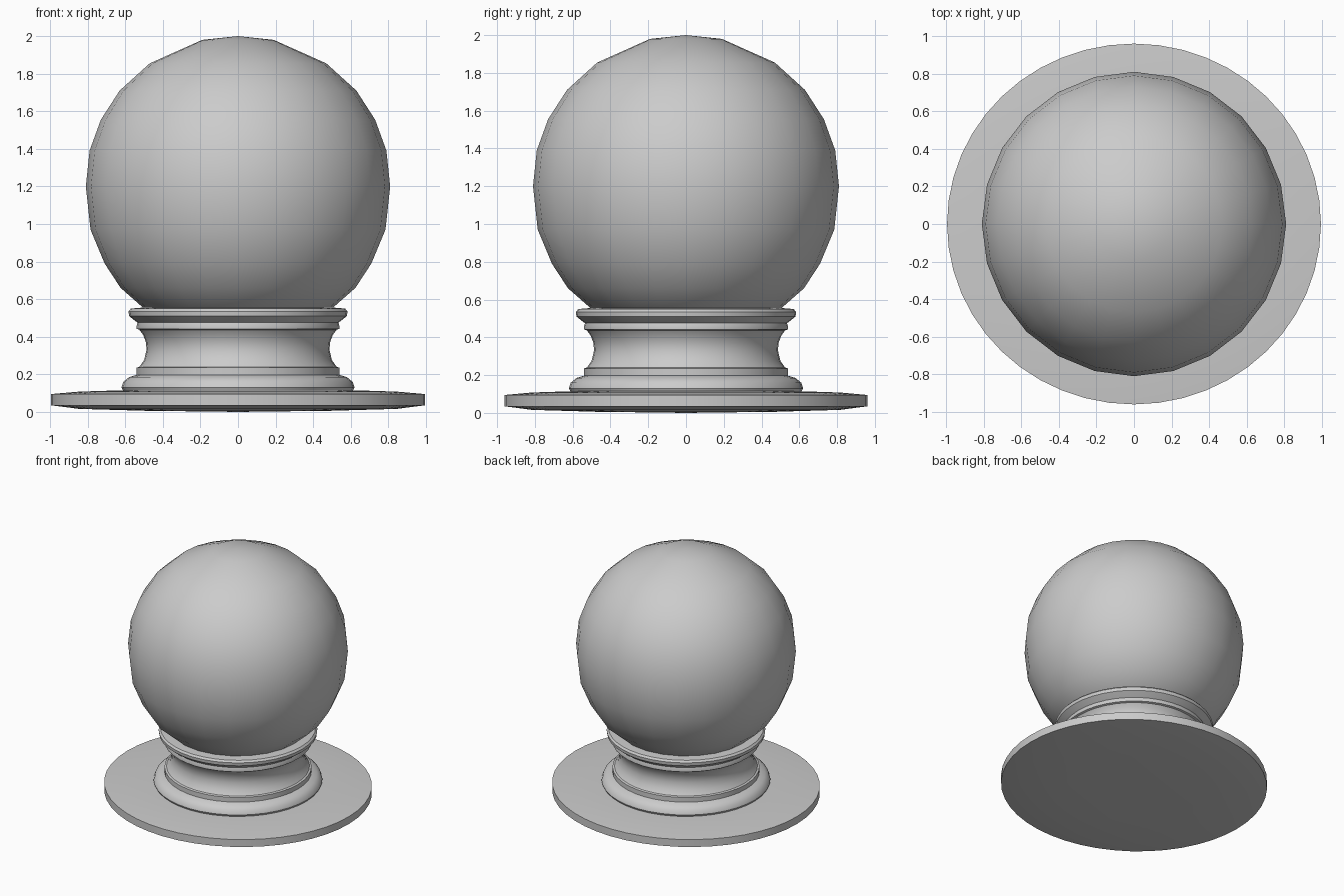
import bpy, bmesh, math

if "Cube" in bpy.data.objects:
    bpy.data.objects.remove(bpy.data.objects["Cube"])


def lathe(name, profile, segments, sx=1.0, sy=1.0, angle=35):
    """Revolve (radius, z) points around z; zero radius makes a pole."""
    bm = bmesh.new()
    rings = []
    for r, z in profile:
        if r == 0:
            rings.append([bm.verts.new((0, 0, z))])
        else:
            rings.append([bm.verts.new((r * sx * math.cos(2 * math.pi * i / segments),
                                        r * sy * math.sin(2 * math.pi * i / segments), z))
                          for i in range(segments)])
    for a, b in zip(rings, rings[1:]):
        for i in range(segments):
            j = (i + 1) % segments
            quad = [a[i % len(a)], a[j % len(a)], b[j % len(b)], b[i % len(b)]]
            bm.faces.new(list(dict.fromkeys(quad)))
    bmesh.ops.recalc_face_normals(bm, faces=bm.faces)
    mesh = bpy.data.meshes.new(name)
    bm.to_mesh(mesh)
    bm.free()
    obj = bpy.data.objects.new(name, mesh)
    bpy.context.collection.objects.link(obj)
    bpy.ops.object.select_all(action='DESELECT')
    obj.select_set(True)
    bpy.context.view_layer.objects.active = obj
    bpy.ops.object.shade_smooth_by_angle(angle=math.radians(angle))
    return obj


# Thin, slightly oval mounting plate with gently domed faces
lathe("base_plate", [(0, 0), (0.5, 0.006), (0.85, 0.016), (1, 0.035), (1, 0.095),
                     (0.85, 0.108), (0.62, 0.115), (0, 0.118)], 48, 0.995, 0.96)

# Moulded neck: rounded foot, fillet, concave waist, flared collar
lathe("neck", [(0, 0.10), (0.61, 0.11), (0.62, 0.13), (0.61, 0.16), (0.58, 0.185),
               (0.54, 0.197), (0.54, 0.235), (0.525, 0.24), (0.50, 0.275),
               (0.487, 0.33), (0.49, 0.37), (0.505, 0.41), (0.525, 0.437),
               (0.54, 0.442), (0.54, 0.457), (0.535, 0.475), (0.555, 0.49),
               (0.58, 0.51), (0.583, 0.535), (0.57, 0.55), (0.51, 0.555),
               (0, 0.555)], 40)

# Ball with a coarse outline and smooth shading
lathe("ball", [(0, 2.0), (0.19, 1.98), (0.47, 1.855), (0.63, 1.71), (0.73, 1.555),
               (0.79, 1.39), (0.81, 1.2), (0.785, 0.97), (0.71, 0.79), (0.625, 0.66),
               (0.50, 0.55), (0.40, 0.50), (0, 0.45)], 24, angle=40)
